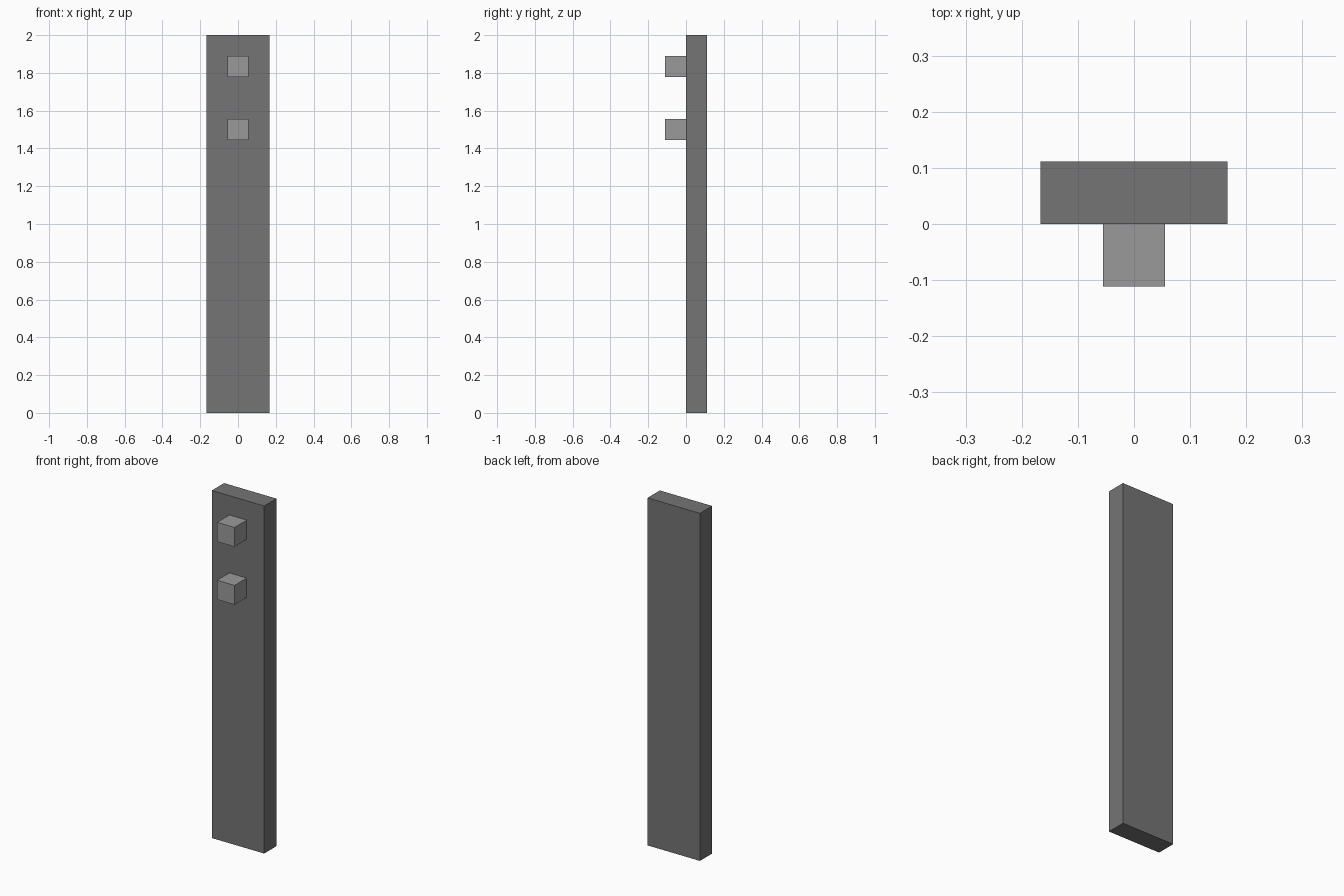
import bpy

default = bpy.data.objects.get("Cube")
if default:
    bpy.data.objects.remove(default, do_unlink=True)

U = 1 / 9  # module: the board is 3 x 1 x 18 units


def material(name, value):
    mat = bpy.data.materials.new(name)
    mat.use_nodes = True
    colour = (value, value, value, 1)
    mat.diffuse_color = colour
    mat.node_tree.nodes["Principled BSDF"].inputs["Base Color"].default_value = colour
    return mat


def box(name, centre, size, mat):
    bpy.ops.mesh.primitive_cube_add(size=1, location=centre)
    obj = bpy.context.object
    obj.name = name
    obj.scale = size
    bpy.ops.object.transform_apply(location=False, rotation=False, scale=True)
    obj.data.materials.append(mat)
    return obj


dark_grey = material("dark grey", 0.178)
light_grey = material("light grey", 0.323)

# Tall upright board
box("board", (0, U / 2, 9 * U), (3 * U, U, 18 * U), dark_grey)

# Two cube pegs on the front face
for name, z in (("upper_peg", 16.5 * U), ("lower_peg", 13.5 * U)):
    box(name, (0, -U / 2, z), (U, U, U), light_grey)
